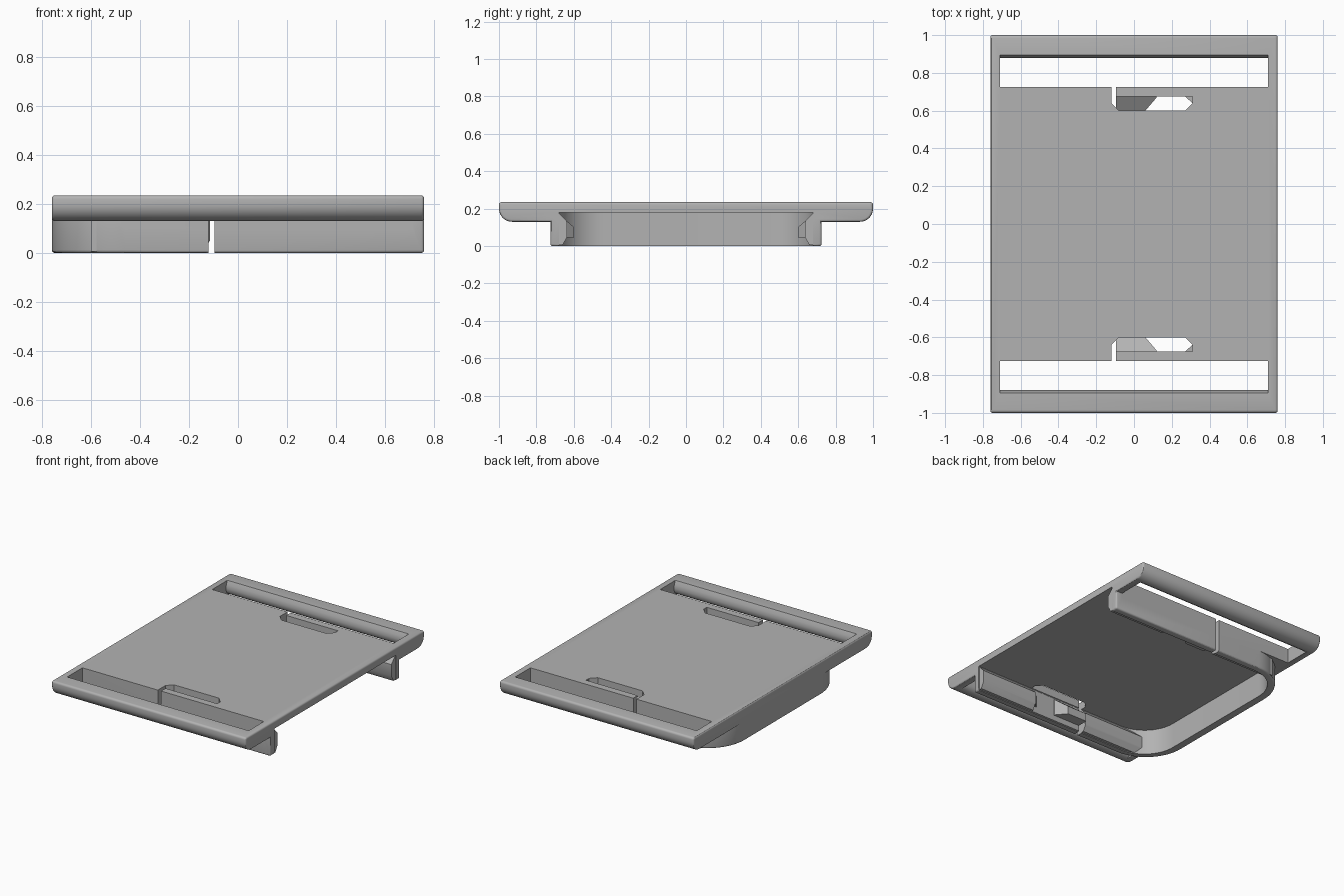
import bpy, bmesh, math
from mathutils import Vector

if "Cube" in bpy.data.objects:
    bpy.data.objects.remove(bpy.data.objects["Cube"])

grey = bpy.data.materials.new("plain grey")
grey.use_nodes = True
grey.diffuse_color = (0.45, 0.45, 0.45, 1)
grey.node_tree.nodes["Principled BSDF"].inputs["Base Color"].default_value = grey.diffuse_color

HALF_W, RAIL_Y, INNER_Y = 0.76, 0.725, 0.68


def arc(cx, cy, r, start, end, steps=10):
    """Points of a circular arc, angles in degrees."""
    angles = [math.radians(start + (end - start) * i / steps) for i in range(steps + 1)]
    return [(cx + r * math.cos(a), cy + r * math.sin(a)) for a in angles]


def prism(name, outline, lo, hi, axis="z", side=1, bevel=0, rule=None):
    """Extrude an outline along z (x, y points) or x (y, z points); side mirrors y."""
    def place(p, t):
        return (p[0], p[1] * side, t) if axis == "z" else (t, p[0] * side, p[1])
    bm = bmesh.new()
    low = [bm.verts.new(place(p, lo)) for p in outline]
    high = [bm.verts.new(place(p, hi)) for p in outline]
    bm.faces.new(low)
    bm.faces.new(high)
    for i in range(len(outline)):
        j = (i + 1) % len(outline)
        bm.faces.new((low[i], low[j], high[j], high[i]))
    bmesh.ops.recalc_face_normals(bm, faces=bm.faces)
    if bevel:
        edges = [e for e in bm.edges if rule(e.verts[0].co, e.verts[1].co)]
        bmesh.ops.bevel(bm, geom=edges, offset=bevel, segments=3, profile=0.5, affect="EDGES")
    mesh = bpy.data.meshes.new(name)
    bm.to_mesh(mesh)
    bm.free()
    mesh.materials.append(grey)
    ob = bpy.data.objects.new(name, mesh)
    bpy.context.collection.objects.link(ob)
    return ob


def combine(target, tool, operation):
    """Apply a boolean and remove the tool object."""
    mod = target.modifiers.new(operation, "BOOLEAN")
    mod.operation, mod.object, mod.solver = operation, tool, "EXACT"
    bpy.context.view_layer.objects.active = target
    bpy.ops.object.modifier_apply(modifier=mod.name)
    bpy.data.objects.remove(tool)


# plate with rounded front and back bars
end = arc(0.93, 0.2, 0.07, -90, 0) + arc(0.985, 0.22, 0.015, 0, 90, 4)
section = end + [(-y, z) for y, z in reversed(end)]
tray = prism("mounting_tray", section, -HALF_W, HALF_W, "x", bevel=0.012,
             rule=lambda a, b: abs(a.x - b.x) < 0.001)

# U-shaped wall under the plate, open towards +x
half = [(HALF_W, RAIL_Y)] + arc(-0.46, RAIL_Y - 0.3, 0.3, 90, 180, 16)
outline = half + [(x, -y) for x, y in reversed(half)]
wall = prism("wall", outline, 0, 0.16, bevel=0.012,
             rule=lambda a, b: max(a.z, b.z) < 0.001 or min(a.x, b.x) > 0.75 and a.z != b.z)
combine(tray, wall, "UNION")
half = [(1, INNER_Y)] + arc(-0.46, INNER_Y - 0.24, 0.24, 90, 180, 16)
outline = half + [(x, -y) for x, y in reversed(half)]
combine(tray, prism("cavity", outline, -0.1, 0.18), "DIFFERENCE")

lip = [(0.70, 0.005), (0.66, 0.005), (0.635, 0.05), (0.635, 0.13), (INNER_Y, 0.177), (0.70, 0.177)]
slot = [(RAIL_Y, 0.1), (RAIL_Y, 0.3), (0.895, 0.3), (0.895, 0.235), (0.884, 0.21),
        (0.879, 0.185), (0.883, 0.16), (0.895, 0.142), (0.92, 0.129), (0.92, 0.1)]
clearance = [(-0.12, 0.75), (-0.12, 0.64), (-0.08, 0.6), (0.27, 0.6), (0.31, 0.64),
             (0.31, 0.675), (-0.095, 0.675), (-0.095, 0.75)]
catch = [(-0.094, 0.7), (-0.094, 0.6), (0.06, 0.6), (0.12, 0.67), (0.12, 0.7)]
corner = [(0.27, 0.675), (0.29, 0.7), (0.33, 0.7), (0.33, 0.64), (0.31, 0.64)]

for side in (1, -1):
    # inward lip of each rail, strap slot and spring-arm cut
    combine(tray, prism("lip", lip, -0.6, 0.755, "x", side), "UNION")
    combine(tray, prism("slot", slot, -0.71, 0.71, "x", side), "DIFFERENCE")
    combine(tray, prism("clearance", clearance, -0.1, 0.4, side=side), "DIFFERENCE")
    # snap catch with a sloping top, and the chamfered end of the lip
    hook = prism("catch", catch, 0.045, 0.17, side=side)
    for v in hook.data.vertices:
        if v.co.z > 0.1:
            v.co.z = 0.17 - max(0, INNER_Y - abs(v.co.y)) * 0.85
    combine(tray, hook, "UNION")
    combine(tray, prism("lip_end", corner, 0.05, 0.13, side=side), "UNION")

# smooth the rounded surfaces, keep the edges crisp
bpy.ops.object.select_all(action="DESELECT")
tray.select_set(True)
bpy.context.view_layer.objects.active = tray
bpy.ops.object.shade_smooth_by_angle(angle=math.radians(30))
